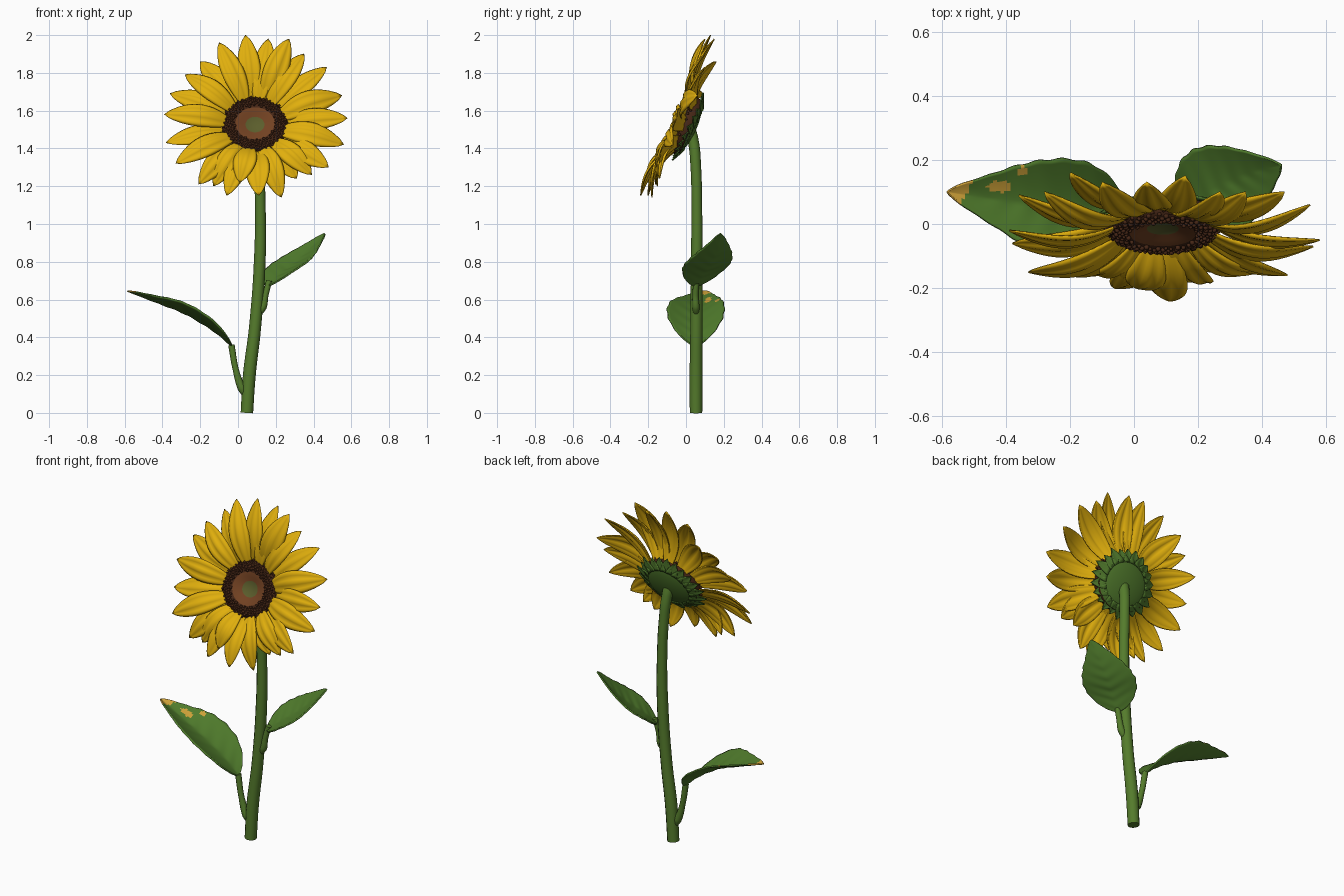
import bpy, bmesh, math, random
from math import sin, cos, pi
from mathutils import Vector, Matrix

random.seed(4)
cube = bpy.data.objects.get("Cube")
if cube:
    bpy.data.objects.remove(cube)


def material(name, r, g, b):
    m = bpy.data.materials.new(name)
    m.use_nodes = True
    m.diffuse_color = (r, g, b, 1)
    node = next(n for n in m.node_tree.nodes if n.type == 'BSDF_PRINCIPLED')
    node.inputs["Base Color"].default_value = (r, g, b, 1)
    node.inputs["Roughness"].default_value = 0.7
    return m


YELLOW = material("petal yellow", .75, .43, .004)
STEM = material("stem green", .09, .2, .025)
LEAF = material("leaf green", .08, .2, .025)
CALYX = material("calyx green", .08, .19, .025)
DARK = material("seed dark brown", .062, .02, .008)
BROWN = material("disc red brown", .17, .054, .016)
OLIVE = material("disc centre olive", .105, .11, .025)
DRY = material("dry leaf ochre", .62, .36, .04)

# Flower head frame: local z is the facing direction, tilted upward
LEAN = math.radians(24)
HEAD = Matrix.Translation((.09, .003, 1.518)) @ Matrix.Rotation(pi / 2 - LEAN, 4, 'X')
DISC = HEAD @ Matrix.Diagonal((1, .9, 1, 1))


def finish(bm, name, mats, matrix):
    bmesh.ops.remove_doubles(bm, verts=bm.verts, dist=.0001)
    me = bpy.data.meshes.new(name)
    bm.to_mesh(me)
    bm.free()
    for m in mats:
        me.materials.append(m)
    me.shade_smooth()
    ob = bpy.data.objects.new(name, me)
    bpy.context.collection.objects.link(ob)
    ob.matrix_world = matrix
    return ob


def sheet(name, point, nu, nv, mats, thickness, matrix, rule=None):
    """Thin surface from point(u, v), u in 0..1 and v in -1..1."""
    bm = bmesh.new()
    grid = [[bm.verts.new(point(i / nu, 2 * j / nv - 1)) for j in range(nv + 1)]
            for i in range(nu + 1)]
    for i in range(nu):
        for j in range(nv):
            f = bm.faces.new((grid[i][j], grid[i + 1][j],
                              grid[i + 1][j + 1], grid[i][j + 1]))
            if rule:
                f.material_index = rule((i + .5) / nu, (2 * j + 1) / nv - 1)
    ob = finish(bm, name, mats, matrix)
    mod = ob.modifiers.new("Thickness", 'SOLIDIFY')
    mod.thickness = thickness
    mod.offset = 0
    # The underside takes the last material
    mod.material_offset = len(mats) - 1


def lathe(name, profile, mats, rule, sides=40):
    bm = bmesh.new()
    rings = [[bm.verts.new((r * cos(2 * pi * k / sides), r * sin(2 * pi * k / sides), z))
              for k in range(sides)] for r, z in profile]
    for a, b in zip(rings, rings[1:]):
        for k in range(sides):
            n = (k + 1) % sides
            f = bm.faces.new((a[k], a[n], b[n], b[k]))
            f.material_index = rule(f.calc_center_median().to_2d().length)
    bmesh.ops.recalc_face_normals(bm, faces=bm.faces)
    finish(bm, name, mats, DISC)


def tube(name, points, radii, mat):
    cu = bpy.data.curves.new(name, 'CURVE')
    cu.dimensions = '3D'
    cu.bevel_depth = 1
    cu.bevel_resolution = 4
    cu.resolution_u = 8
    cu.use_fill_caps = True
    sp = cu.splines.new('BEZIER')
    sp.bezier_points.add(len(points) - 1)
    for bp, p, r in zip(sp.bezier_points, points, radii):
        bp.co, bp.radius = p, r
        bp.handle_left_type = bp.handle_right_type = 'AUTO'
    cu.materials.append(mat)
    ob = bpy.data.objects.new(name, cu)
    bpy.context.collection.objects.link(ob)


def along(points, u):
    """Smooth Catmull-Rom position on a short path."""
    s = u * (len(points) - 1)
    i = min(int(s), len(points) - 2)
    t = s - i
    p = [Vector(points[max(0, min(len(points) - 1, i + k))]) for k in (-1, 0, 1, 2)]
    return .5 * (2 * p[1] + (p[2] - p[0]) * t
                 + (2 * p[0] - 5 * p[1] + 4 * p[2] - p[3]) * t * t
                 + (3 * p[1] - p[0] - 3 * p[2] + p[3]) * t ** 3)


# Stem and leaf stalks
tube("stem", [(.047, .053, 0), (.06, .053, .2), (.09, .055, .45), (.115, .057, .8),
              (.118, .057, 1.1), (.11, .052, 1.3), (.1, .038, 1.44), (.093, .015, 1.51)],
     [.033, .034, .032, .031, .028, .028, .029, .034], STEM)
tube("right_leaf_stalk", [(.05, .053, .08), (.02, .05, .13), (-.012, .05, .23), (-.035, .052, .36)],
     [.012, .022, .016, .017], STEM)
tube("left_leaf_stalk", [(.1, .055, .51), (.132, .052, .56), (.145, .05, .62), (.165, .055, .7)],
     [.012, .02, .016, .016], STEM)


# Leaves: cupped blades with a toothed edge, dried patches on top only
def leaf(name, path, side, cup, rule):
    side = Vector(side)

    def point(u, v):
        w = (sin(pi * u ** .76) if 0 < u < 1 else 0) * (1 - .06 * u)
        w *= 1 + .02 * abs(v) ** 6 * sin(u * 50)
        ribs = .002 * sin(u * 45 - abs(v) * 5) * w * (1 - abs(v))
        return along(path, u) + side * (v * w) + Vector((0, 0, cup * w * abs(v) ** 1.4 + ribs))
    sheet(name, point, 56, 24, [DRY, LEAF], .008, Matrix(), rule)


def dry_patch(u, v):
    tip = u > .89 + .03 * v
    spot = (u - .74 + .06 * (v + .5)) ** 2 * 14 + (v + .5) ** 2 < .045
    small_spot = (u - .62) ** 2 * 12 + (v + .85) ** 2 < .012
    return 0 if tip or spot or small_spot else 1


leaf("right_leaf", [(-.03, .05, .35), (-.13, .05, .435), (-.28, .055, .525),
                    (-.43, .075, .585), (-.585, .1, .645)], (0, -.155, 0), .06, dry_patch)
leaf("left_leaf", [(.155, .05, .67), (.22, .085, .73), (.3, .13, .79),
                   (.38, .165, .865), (.46, .185, .95)], (.088, -.12, 0), .025, lambda u, v: 1)

# Petal tip positions, clockwise from the top
TIPS = [(.04, .13, 2), (.16, .15, 1.98), (.27, .1, 1.98), (.35, .1, 1.9), (.47, .1, 1.83),
        (.55, .06, 1.68), (.58, -.05, 1.56), (.56, -.07, 1.42), (.48, -.16, 1.3),
        (.39, -.15, 1.26), (.31, -.14, 1.24), (.23, -.18, 1.14), (.11, -.24, 1.15),
        (.01, -.2, 1.22), (-.06, -.2, 1.15), (-.13, -.15, 1.2), (-.21, -.16, 1.21),
        (-.33, -.15, 1.32), (-.38, -.06, 1.43), (-.39, -.02, 1.58), (-.36, .09, 1.69),
        (-.28, .1, 1.79), (-.2, .16, 1.86), (-.1, .13, 1.96)]


def petal(name, tip, row):
    length = tip.to_2d().length
    angle = math.atan2(tip.y, tip.x)
    twist = random.uniform(-.25, .25)
    bow = random.uniform(.045, .065)
    width = random.uniform(.051, .058)
    base = .13

    def point(u, v):
        half = width * (.32 * (1 - u) + .95 * sin(pi * u ** 1.05) ** .75 if u < 1 else 0)
        lift = row * (1 - u) + bow * sin(pi * u ** .9) + tip.z * u
        groove = .005 * cos(v * 2.5 * pi) * sin(pi * u)
        cup = -.012 * v * v * sin(pi * u) + twist * v * half
        return (base + (length - base) * u, half * v, lift + groove + cup)
    sheet(name, point, 14, 10, [YELLOW], .006, HEAD @ Matrix.Rotation(angle, 4, 'Z'))


for i, tip in enumerate(TIPS):
    petal(f"petal_{i + 1}", HEAD.inverted() @ Vector(tip), .012 if i % 2 else -.012)

# Seed disc: raised ring with a dimpled centre
lathe("seed_disc", [(0, .012), (.025, .014), (.05, .02), (.075, .03), (.103, .038), (.13, .043),
                    (.155, .04), (.172, .025), (.178, 0), (.17, -.025)],
      [OLIVE, BROWN, DARK], lambda r: 0 if r < .05 else 1 if r < .103 else 2)

# Florets scattered on the dark ring by golden angle
bm = bmesh.new()
COUNT = 230
for k in range(COUNT):
    r = math.sqrt(.107 ** 2 + (.18 ** 2 - .107 ** 2) * k / COUNT)
    a = k * 2.39996
    z = .044 - .03 * max(0, (r - .14) / .04) ** 2
    size = random.uniform(.006, .0095)
    bmesh.ops.create_icosphere(bm, subdivisions=1, radius=size,
                               matrix=Matrix.Translation((r * cos(a), r * sin(a), z)))
finish(bm, "florets", [DARK], DISC)

# Calyx: shallow green dome on the back with short pointed sepals
lathe("calyx", [(0, -.054), (.05, -.052), (.1, -.045), (.145, -.033), (.17, -.02), (.175, -.008), (.15, 0)],
      [CALYX], lambda r: 0)
for i in range(22):
    reach = random.uniform(.195, .225)

    def sepal(u, v):
        return (.13 + (reach - .13) * u, .036 * v * (1 - u ** 2),
                -.036 + .033 * u - .005 * v * v)
    sheet(f"sepal_{i + 1}", sepal, 6, 4, [CALYX], .006,
          DISC @ Matrix.Rotation(i * 2 * pi / 22, 4, 'Z'))
